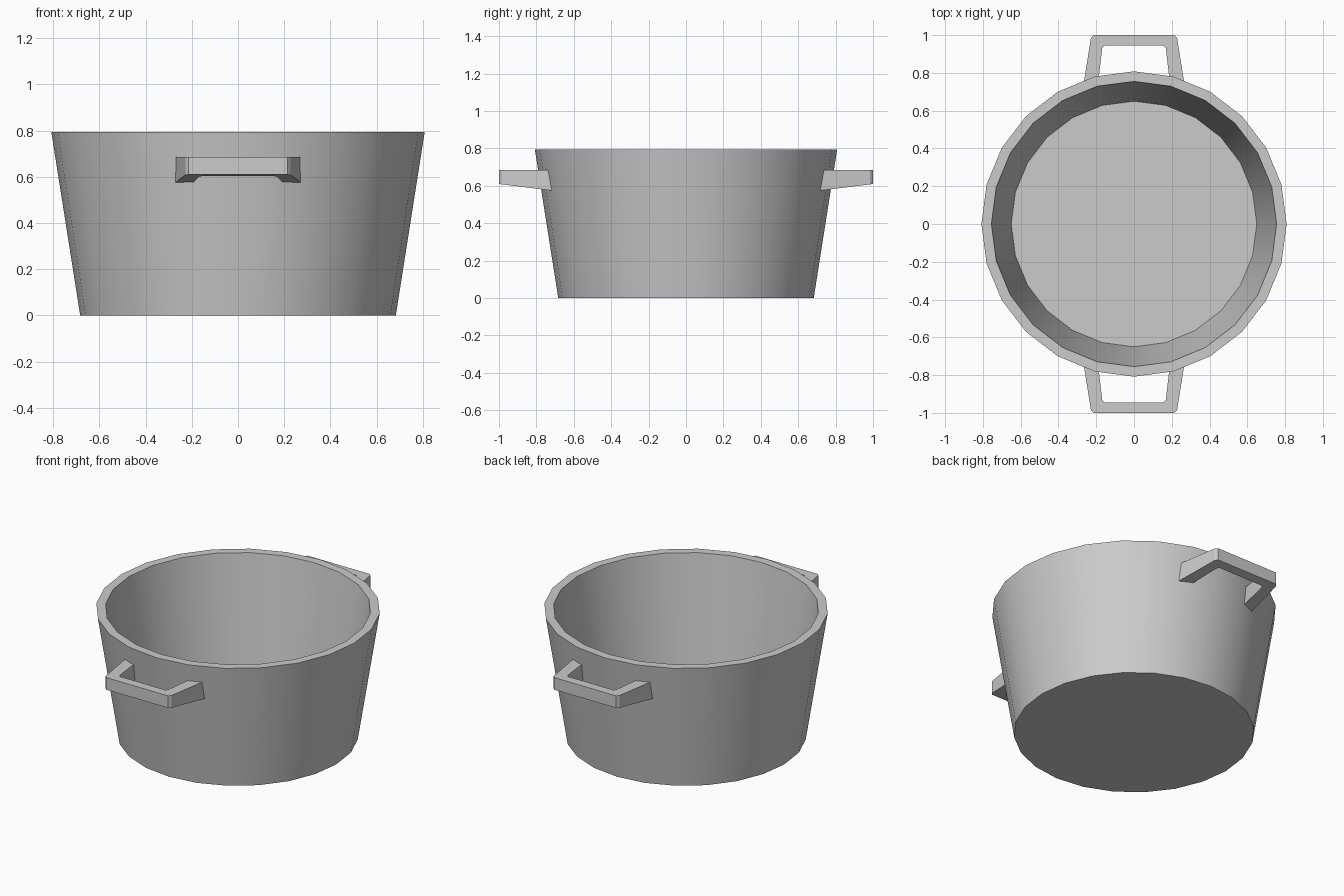
import bpy, bmesh, math

cube = bpy.data.objects.get("Cube")
if cube:
    bpy.data.objects.remove(cube)

SIDES = 24
HEIGHT = 0.794

metal = bpy.data.materials.new("light_grey_metal")
metal.use_nodes = True
GREY = (0.6, 0.6, 0.6, 1)
metal.diffuse_color = GREY
metal.node_tree.nodes["Principled BSDF"].inputs["Base Color"].default_value = GREY


def finish(bm, name):
    bmesh.ops.recalc_face_normals(bm, faces=bm.faces)
    mesh = bpy.data.meshes.new(name)
    bm.to_mesh(mesh)
    bm.free()
    mesh.materials.append(metal)
    obj = bpy.data.objects.new(name, mesh)
    bpy.context.collection.objects.link(obj)
    bpy.ops.object.select_all(action="DESELECT")
    obj.select_set(True)
    bpy.context.view_layer.objects.active = obj
    bpy.ops.object.shade_smooth_by_angle(angle=math.radians(30))
    return obj


def bridge(bm, a, b, closed=True):
    n = len(a)
    for i in range(n if closed else n - 1):
        j = (i + 1) % n
        bm.faces.new((a[i], a[j], b[j], b[i]))


# Pot body: tapered wall, flat rim and recessed floor
bm = bmesh.new()
rings = []
for radius, z in [(0.683, 0), (0.808, HEIGHT), (0.755, HEIGHT), (0.65, 0.04)]:
    angles = [math.tau * i / SIDES for i in range(SIDES)]
    rings.append([bm.verts.new((radius * math.cos(a), radius * math.sin(a), z)) for a in angles])
for lower, upper in zip(rings, rings[1:]):
    bridge(bm, lower, upper)
bm.faces.new(rings[0])
bm.faces.new(rings[-1])
finish(bm, "pot_body")

# Handle outline: half paths from wall to grip, mirrored across x
OUTER = [(0.272, 0.71), (0.228, 0.985), (0.215, 1.0)]
INNER = [(0.192, 0.73), (0.168, 0.932), (0.155, 0.944)]


def mirrored(path):
    return path + [(-x, y) for x, y in reversed(path)]


def underside(y):
    return 0.61 - 0.125 * (1 - y)


def handle(name, side):
    bm = bmesh.new()
    strips = []
    for path, top in [(OUTER, True), (INNER, True), (INNER, False), (OUTER, False)]:
        strips.append([bm.verts.new((x, side * y, 0.686 if top else underside(y)))
                       for x, y in mirrored(path)])
    for i in range(4):
        bridge(bm, strips[i], strips[(i + 1) % 4], closed=False)
    # End caps sit inside the pot wall
    for end in (0, -1):
        bm.faces.new([s[end] for s in strips])
    return finish(bm, name)


handle("front_handle", -1)
handle("back_handle", 1)
